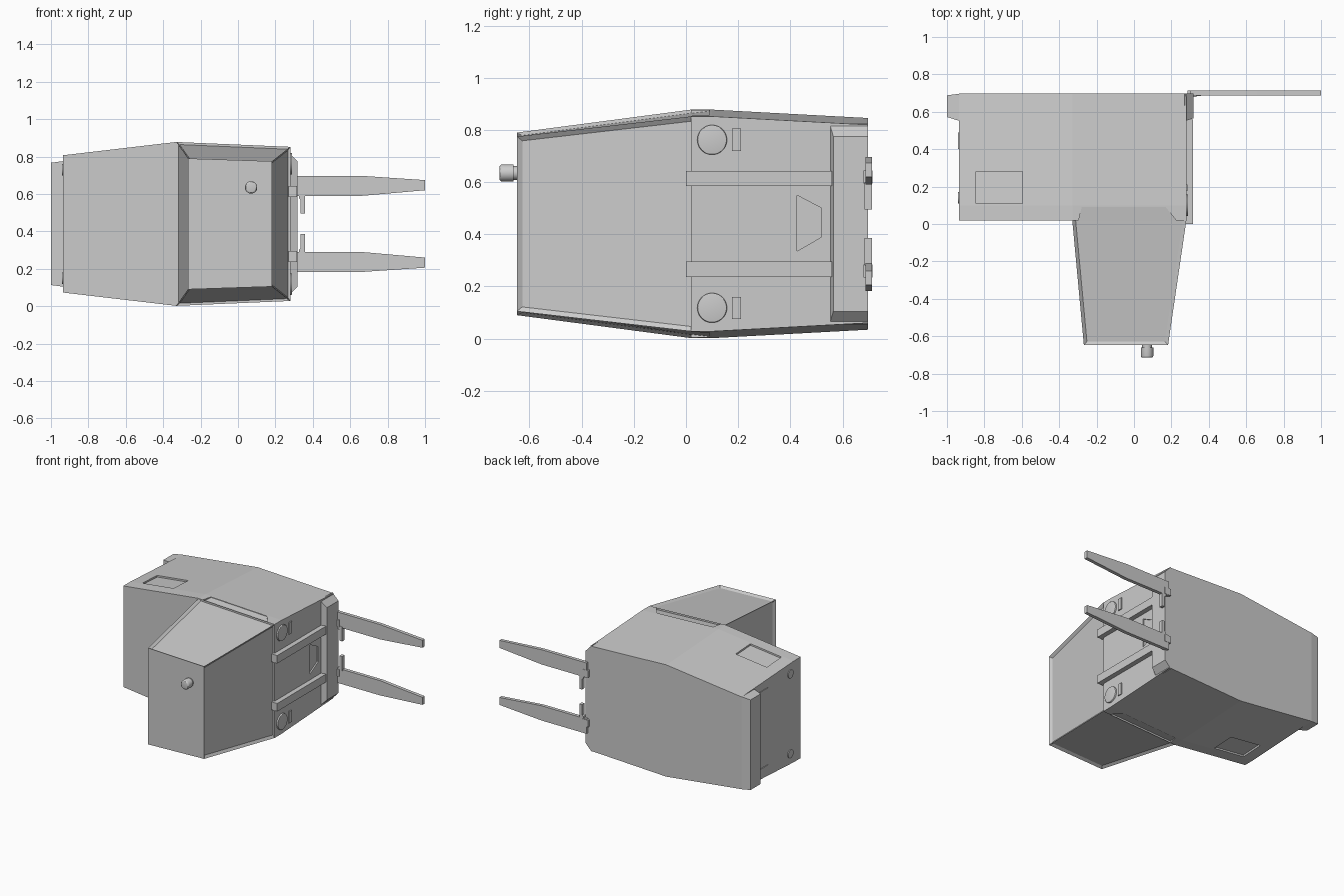
import bpy, bmesh
from mathutils import Vector

cube = bpy.data.objects.get("Cube")
if cube:
    bpy.data.objects.remove(cube, do_unlink=True)

MID = 0.44  # height of the horizontal symmetry plane
grey = bpy.data.materials.new("hull_grey")
grey.use_nodes = True
grey.diffuse_color = (0.6, 0.6, 0.6, 1)
bsdf = grey.node_tree.nodes["Principled BSDF"]
bsdf.inputs["Base Color"].default_value = (0.6, 0.6, 0.6, 1)
bsdf.inputs["Roughness"].default_value = 0.6


def finish(name, bm):
    bmesh.ops.recalc_face_normals(bm, faces=bm.faces)
    mesh = bpy.data.meshes.new(name)
    bm.to_mesh(mesh)
    bm.free()
    mesh.materials.append(grey)
    ob = bpy.data.objects.new(name, mesh)
    bpy.context.collection.objects.link(ob)
    return ob


def hull(name, points):
    """Convex solid around the points."""
    bm = bmesh.new()
    for p in points:
        bm.verts.new(p)
    res = bmesh.ops.convex_hull(bm, input=bm.verts)
    loose = [g for g in res["geom_interior"] if isinstance(g, bmesh.types.BMVert)]
    bmesh.ops.delete(bm, geom=loose, context='VERTS')
    bmesh.ops.dissolve_limit(bm, angle_limit=0.01, verts=bm.verts, edges=bm.edges)
    return finish(name, bm)


def box(name, x, y, z):
    return hull(name, [(a, b, c) for a in x for b in y for c in z])


def prism(name, outline, axis, lo, hi):
    """Extrude a 2D outline along x (axis 0) or y (axis 1)."""
    bm = bmesh.new()
    def place(p, d):
        return (d, p[0], p[1]) if axis == 0 else (p[0], d, p[1])
    face = bm.faces.new([bm.verts.new(place(p, lo)) for p in outline])
    ext = bmesh.ops.extrude_face_region(bm, geom=[face])
    step = Vector((hi - lo, 0, 0) if axis == 0 else (0, hi - lo, 0))
    bmesh.ops.translate(bm, vec=step,
                        verts=[g for g in ext["geom"] if isinstance(g, bmesh.types.BMVert)])
    return finish(name, bm)


def cylinder(name, centre, radius, depth, axis, bevel=0.0, sides=32):
    bm = bmesh.new()
    bmesh.ops.create_cone(bm, cap_ends=True, segments=sides, radius1=radius,
                          radius2=radius, depth=depth)
    if bevel:
        rim = [e for e in bm.edges if all(v.co.z > 0 for v in e.verts)]
        bmesh.ops.bevel(bm, geom=rim, offset=bevel, segments=3, profile=0.5, affect='EDGES')
    turn = Vector((0, 0, 1)).rotation_difference(Vector(axis)).to_matrix().to_4x4()
    bmesh.ops.transform(bm, matrix=turn, verts=bm.verts)
    bmesh.ops.translate(bm, vec=centre, verts=bm.verts)
    ob = finish(name, bm)
    bpy.context.view_layer.objects.active = ob
    ob.select_set(True)
    bpy.ops.object.shade_smooth_by_angle()
    ob.select_set(False)
    return ob


def cut(ob, cutter):
    mod = ob.modifiers.new("cut", 'BOOLEAN')
    mod.operation, mod.solver, mod.object = 'DIFFERENCE', 'EXACT', cutter
    bpy.context.view_layer.update()
    with bpy.context.temp_override(object=ob, active_object=ob):
        bpy.ops.object.modifier_apply(modifier=mod.name)
    bpy.data.objects.remove(cutter, do_unlink=True)


# Main body: wedge-shaped above and below, thinning to the back
STATIONS = {-0.935: 0.367, -0.33: 0.438, 0.28: 0.412}


def half_height(x, y):
    a, b = (-0.935, -0.33) if x < -0.33 else (-0.33, 0.28)
    t = (x - a) / (b - a)
    return STATIONS[a] * (1 - t) + STATIONS[b] * t - 0.054 * max(0, y - 0.1)


body = hull("main_body", [(x, y, MID + s * half_height(x, y))
                          for x in STATIONS for y in (0.02, 0.1, 0.697) for s in (-1, 1)])

# Recessed hatches, and the cab panels running on into the body
for s in (-1, 1):
    frame = []
    for x in (-0.845, -0.595):
        for y in (0.11, 0.28):
            frame += [(x, y, MID + s * (half_height(x, y) - 0.012)), (x, y, MID + s * 0.5)]
    cut(body, hull("hatch_cutter", frame))
    ramp = []
    for y, x0, x1 in ((0.0, -0.3, 0.24), (0.09, -0.28, 0.17)):
        for x in (x0, x1):
            h = half_height(x, 0.02) + 0.13 * (y - 0.02) - 0.013
            ramp += [(x, y, MID + s * h), (x, y, MID + s * 0.5)]
    cut(body, hull("ramp_cutter", ramp))

# Recessed side panel
trapezoid = [(0.425, 0.335), (0.52, 0.39), (0.52, 0.5), (0.425, 0.55)]
cut(body, prism("panel_cutter", trapezoid, 0, 0.27, 0.3))

# Tapered cab with rimmed, sunken side panels
bm = bmesh.new()
bmesh.ops.create_cube(bm, size=2)
for v in bm.verts:
    right, up = v.co.x > 0, 1 if v.co.z > 0 else -1
    if v.co.y < 0:
        v.co = (0.182 if right else -0.268, -0.648, MID + up * (0.335 if right else 0.35))
    else:
        x = 0.28 if right else -0.33
        v.co = (x, 0.02, MID + up * half_height(x, 0.02))
bm.normal_update()
sides = [f for f in bm.faces if abs(f.normal.y) < 0.7]
bmesh.ops.inset_individual(bm, faces=sides, thickness=0.025, depth=-0.013)
bm.normal_update()
for f in sides:
    along = Vector((0, 1, 0)) - f.normal * f.normal.y
    for v in f.verts:
        if v.co.y > -0.2:
            v.co += along * ((0.02 - v.co.y) / along.y)
finish("cab", bm)

# Nozzle on the cab front
cylinder("nozzle_neck", (0.07, -0.655, 0.635), 0.026, 0.03, (0, -1, 0))
cylinder("nozzle_tip", (0.07, -0.688, 0.635), 0.033, 0.054, (0, -1, 0), bevel=0.01)

# Chamfered flanges along the two back edges
for name, inner, outer, h_in, h_out, y0, y1, y_back in (
        ("left_flange", 0.27, 0.318, 0.385, 0.335, 0.55, 0.565, 0.697),
        ("right_flange", -0.93, -1.0, 0.336, 0.327, 0.55, 0.572, 0.688)):
    hull(name, [(inner, y, MID + s * h_in) for y in (y0, 0.697) for s in (-1, 1)]
         + [(outer, y, MID + s * h_out) for y in (y1, y_back) for s in (-1, 1)])

# Parts repeated above and below the middle
fork = [(0.3, 0.15), (0.66, 0.15), (1.0, 0.18), (1.0, 0.234), (0.66, 0.257), (0.3, 0.257)]
tab = [(0.325, 0.16), (0.325, 0.138), (0.335, 0.13), (0.335, 0.055), (0.357, 0.055), (0.357, 0.16)]
for s, tag in ((1, "upper"), (-1, "lower")):
    def mirrored(outline):
        return [(x, MID + s * z) for x, z in outline]

    def span(lo, hi):
        return (MID + s * lo, MID + s * hi)

    box(tag + "_rail", (0.27, 0.315), (0.0, 0.56), span(0.145, 0.203))
    prism(tag + "_fork", mirrored(fork), 1, 0.688, 0.713)
    prism(tag + "_fork_tab", mirrored(tab), 1, 0.685, 0.713)
    box(tag + "_fork_clip", (0.285, 0.335), (0.68, 0.715), span(0.155, 0.205))
    # Round port and slot on the left side
    z = MID + s * 0.322
    cylinder(tag + "_port", (0.28, 0.1, z), 0.057, 0.02, (1, 0, 0), bevel=0.004, sides=40)
    box(tag + "_slot_plate", (0.275, 0.287), (0.177, 0.21), span(0.28, 0.365))
    # Small fittings on the right side
    cylinder(tag + "_side_port", (-0.935, 0.14, MID + s * 0.29), 0.03, 0.012, (-1, 0, 0))
    box(tag + "_side_plate", (-0.94, -0.93), (0.4, 0.49), span(0.27, 0.29))
